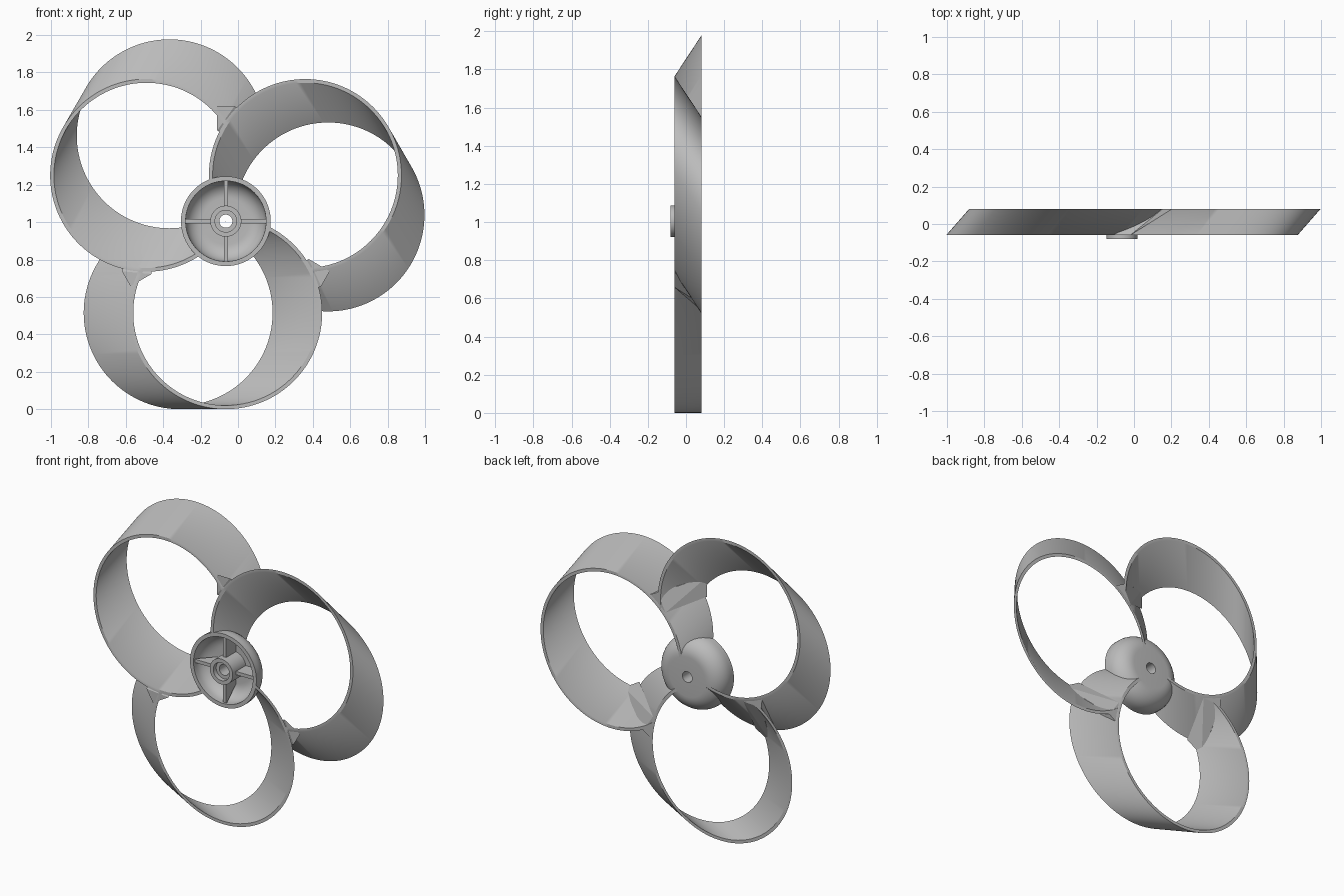
import bpy, bmesh, math
from mathutils import Vector

old = bpy.data.objects.get("Cube")
if old:
    bpy.data.objects.remove(old, do_unlink=True)

HUB_X, HUB_Z = -0.065, 1.005
FRONT, BACK = -0.06, 0.08
RADIUS, WALL, SEG = 0.515, 0.02, 128

grey = bpy.data.materials.new("plain grey")
grey.use_nodes = True
grey.diffuse_color = (0.5, 0.5, 0.5, 1)
grey.node_tree.nodes["Principled BSDF"].inputs["Base Color"].default_value = grey.diffuse_color


def finish(name, bm):
    bmesh.ops.recalc_face_normals(bm, faces=bm.faces)
    mesh = bpy.data.meshes.new(name)
    bm.to_mesh(mesh)
    bm.free()
    mesh.materials.append(grey)
    obj = bpy.data.objects.new(name, mesh)
    bpy.context.collection.objects.link(obj)
    return obj


def activate(obj):
    bpy.ops.object.select_all(action="DESELECT")
    obj.select_set(True)
    bpy.context.view_layer.objects.active = obj


def subtract(obj, cutter):
    activate(obj)
    mod = obj.modifiers.new("cut", "BOOLEAN")
    mod.operation, mod.solver, mod.object = "DIFFERENCE", "EXACT", cutter
    bpy.ops.object.modifier_apply(modifier=mod.name)


def smooth(obj):
    activate(obj)
    bpy.ops.object.shade_smooth_by_angle(angle=math.radians(32))


def around_hub(dist, angle, y, side=0.0):
    """Point at a distance and angle from the hub axis, shifted sideways."""
    c, s = math.cos(angle), math.sin(angle)
    return Vector((HUB_X + dist * c - side * s, y, HUB_Z + dist * s + side * c))


def ring_centre(k, y):
    """Axis of a slanted ring at depth y."""
    t = (y - FRONT) / (BACK - FRONT)
    return around_hub(0.49, math.radians(120 * k - 90), y, -0.245 * t)


def circle(bm, centre, r):
    steps = [2 * math.pi * i / SEG for i in range(SEG)]
    return [bm.verts.new(centre + Vector((r * math.cos(a), 0, r * math.sin(a)))) for a in steps]


def bridge(bm, a, b):
    for i in range(len(a)):
        j = (i + 1) % len(a)
        bm.faces.new((a[i], a[j], b[j], b[i]))


def slanted_ring(name, k):
    bm = bmesh.new()
    loops = [circle(bm, ring_centre(k, y), r) for y, r in (
        (FRONT, RADIUS), (BACK, RADIUS), (BACK, RADIUS - WALL), (FRONT, RADIUS - WALL))]
    for i in range(4):
        bridge(bm, loops[i], loops[(i + 1) % 4])
    return finish(name, bm)


def slanted_plug(name, k):
    bm = bmesh.new()
    a, b = [circle(bm, ring_centre(k, y), RADIUS - WALL / 2) for y in (FRONT - 0.03, BACK + 0.03)]
    bridge(bm, a, b)
    bm.faces.new(a)
    bm.faces.new(b)
    return finish(name, bm)


def lathe(name, profile):
    """Closed (radius, y) profile turned round the hub axis."""
    bm = bmesh.new()
    loops = [circle(bm, Vector((HUB_X, y, HUB_Z)), r) for r, y in profile]
    for i in range(len(loops)):
        bridge(bm, loops[i], loops[(i + 1) % len(loops)])
    bmesh.ops.remove_doubles(bm, verts=bm.verts, dist=1e-5)
    return finish(name, bm)


def arc(cx, cy, r, steps=10):
    quarter = [math.pi / 2 * i / steps for i in range(steps + 1)]
    return [(cx + r * math.cos(a), cy + r * math.sin(a)) for a in quarter]


# Hub cup with domed back, central boss and through hole
bore = [(0.035, -0.05), (0.058, -0.05), (0.058, -0.08), (0.083, -0.08), (0.083, 0.055)]
inside = arc(0.125, -0.035, 0.09)[::-1]
outside = [(0.215, FRONT), (0.24, FRONT)] + arc(0.13, -0.03, 0.11)
smooth(lathe("hub_cup", bore + inside + outside + [(0.035, BACK)]))

# Four ribs inside the hub
for k in range(4):
    bm = bmesh.new()
    for y in (-0.045, 0.065):
        for dist in (0.07, 0.225 if y < 0 else 0.12):
            for side in (-0.011, 0.011):
                bm.verts.new(around_hub(dist, math.pi / 2 * k, y, side))
    bmesh.ops.convex_hull(bm, input=bm.verts)
    finish(f"hub_rib_{k + 1}", bm)

# Cutters: hub volume and the bore of each ring
hub_plug = lathe("hub_cutter", [(0.001, -0.1), (0.228, -0.1)] + arc(0.13, -0.03, 0.098)
                 + [(0.13, 0.1), (0.001, 0.1)])
plugs = [slanted_plug(f"ring_cutter_{k + 1}", k) for k in range(3)]

# Three slanted ring blades, each stopping at its neighbour and at the hub
for k, name in enumerate(("bottom_ring", "left_ring", "right_ring")):
    ring = slanted_ring(name, k)
    subtract(ring, plugs[k - 1])
    subtract(ring, hub_plug)
    smooth(ring)

for cutter in plugs + [hub_plug]:
    bpy.data.objects.remove(cutter, do_unlink=True)

# Gussets filling the notch where neighbouring rings meet
for k in range(3):
    bm = bmesh.new()
    for y, dist, turn, w in ((FRONT + 0.001, 0.55, 90, 0.046), (BACK - 0.001, 0.474, 63.4, 0.028)):
        a = math.radians(turn + 120 * k)
        for out, side in ((0.065, w), (0.065, -w), (-0.065, w)):
            bm.verts.new(around_hub(dist + out, a, y, side))
    bmesh.ops.convex_hull(bm, input=bm.verts)
    finish(f"ring_gusset_{k + 1}", bm)
